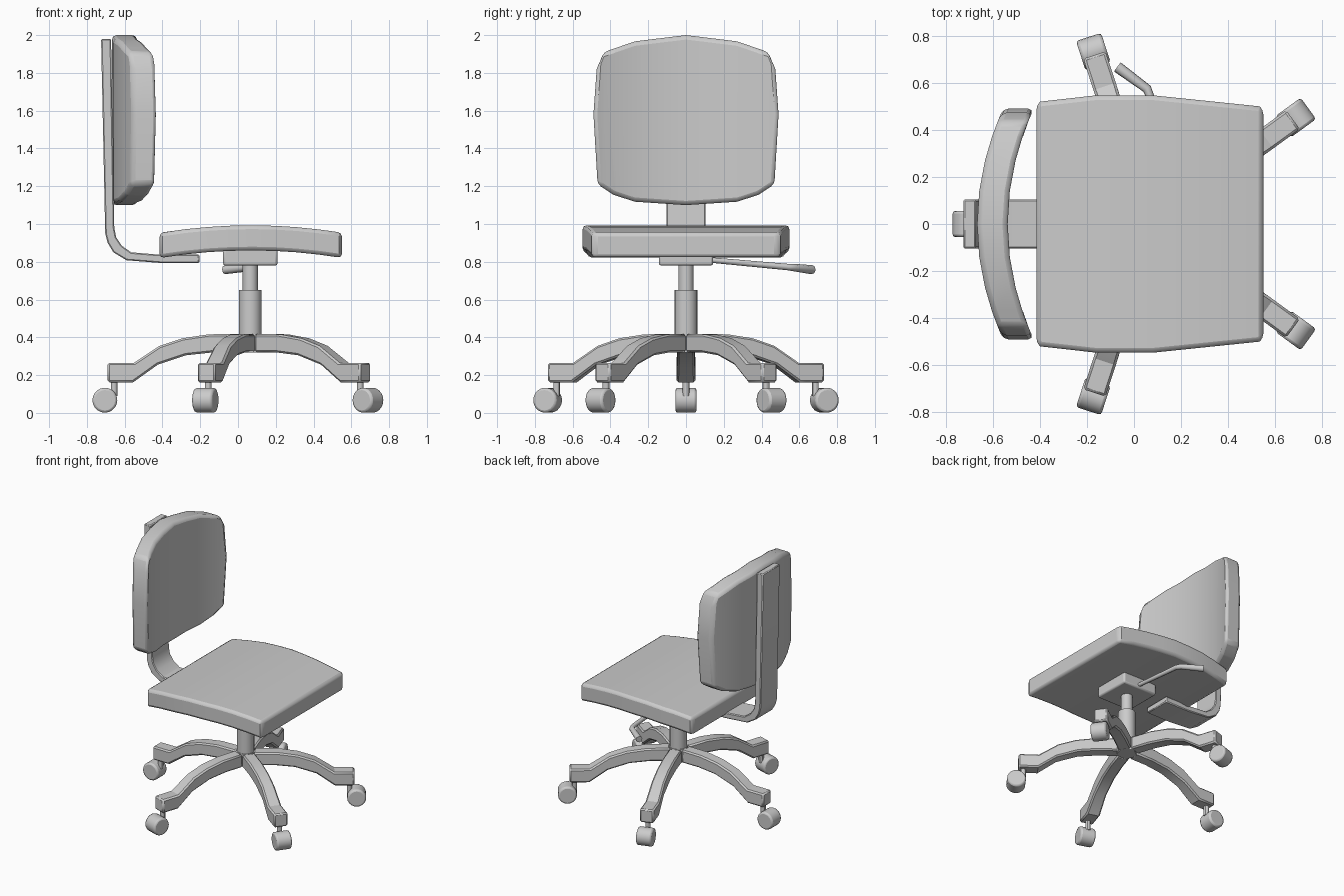
import bpy, bmesh
from math import radians, cos, sin, pi
from mathutils import Matrix, Vector

if "Cube" in bpy.data.objects:
    bpy.data.objects.remove(bpy.data.objects["Cube"])

CX = 0.065          # centre column position


def finish(name, bm, bevel=0.0, segments=2, angle=30):
    bmesh.ops.recalc_face_normals(bm, faces=bm.faces)
    me = bpy.data.meshes.new(name)
    bm.to_mesh(me)
    bm.free()
    ob = bpy.data.objects.new(name, me)
    bpy.context.collection.objects.link(ob)
    if bevel:
        m = ob.modifiers.new("bevel", 'BEVEL')
        m.width, m.segments, m.limit_method = bevel, segments, 'ANGLE'
        m.angle_limit = radians(40)
    bpy.context.view_layer.objects.active = ob
    ob.select_set(True)
    bpy.ops.object.shade_smooth_by_angle(angle=radians(angle))
    ob.select_set(False)
    return ob


def slab(points, direction):
    """Closed 3D outline extruded along a direction."""
    bm = bmesh.new()
    f = bm.faces.new([bm.verts.new(p) for p in points])
    ext = bmesh.ops.extrude_face_region(bm, geom=[f])
    vs = [g for g in ext["geom"] if isinstance(g, bmesh.types.BMVert)]
    bmesh.ops.translate(bm, verts=vs, vec=direction)
    return bm


def slice_at(bm, axis, values):
    for v in values:
        co, no = Vector((0, 0, 0)), Vector((0, 0, 0))
        co[axis], no[axis] = v, 1
        bmesh.ops.bisect_plane(bm, geom=bm.verts[:] + bm.edges[:] + bm.faces[:],
                               plane_co=co, plane_no=no, dist=1e-4)


def cylinder(name, r, z0, z1, x, seg=20, spin=0.0, bevel=0.0):
    bm = bmesh.new()
    m = Matrix.Translation((x, 0, (z0 + z1) / 2)) @ Matrix.Rotation(spin, 4, 'Z')
    bmesh.ops.create_cone(bm, cap_ends=True, segments=seg, radius1=r, radius2=r,
                          depth=z1 - z0, matrix=m)
    return finish(name, bm, bevel)


# Seat cushion: plan outline, domed along x
half = [(0.55, 0.485), (0.535, 0.5), (0.08, 0.547), (-0.16, 0.547), (-0.40, 0.52), (-0.415, 0.505)]
outline = half + [(x, -y) for x, y in reversed(half)]
bm = slab([(x, y, 0.86) for x, y in outline], (0, 0, 0.133))
slice_at(bm, 0, [-0.28, -0.16, -0.04, 0.08, 0.2, 0.31, 0.43])
for v in bm.verts:
    d = v.co.x - 0.07
    v.co.z -= 0.17 * d * d
finish("seat", bm, 0.02, 2)

# Backrest cushion: elevation outline, curved around the sitter
half = [(0.27, 1.967), (0.435, 1.91), (0.473, 1.82), (0.49, 1.58), (0.468, 1.21),
        (0.385, 1.155), (0.27, 1.118)]
outline = [(0, 2.0)] + half + [(0, 1.1)] + [(-y, z) for y, z in reversed(half)]
bm = slab([(-0.667, y, z) for y, z in outline], (0.13, 0, 0))
slice_at(bm, 1, [-0.435, -0.37, -0.27, -0.14, 0, 0.14, 0.27, 0.37, 0.435])
for v in bm.verts:
    v.co.x += 0.46 * v.co.y ** 2
finish("backrest", bm, 0.022, 2)

# Bent support bar behind the backrest
bar = [(-0.725, 1.98), (-0.703, 0.95), (-0.69, 0.90), (-0.66, 0.85), (-0.59, 0.808),
       (-0.40, 0.793), (-0.205, 0.793), (-0.205, 0.838), (-0.42, 0.838), (-0.565, 0.85),
       (-0.615, 0.885), (-0.645, 0.93), (-0.655, 0.98), (-0.672, 1.98)]
finish("back_support_bar", slab([(x, -0.104, z) for x, z in bar], (0, 0.208, 0)), 0.006, 1)

# Mounting plate and gas column
bm = bmesh.new()
bmesh.ops.create_cube(bm, size=1, matrix=Matrix.Translation((CX, 0, 0.825))
                      @ Matrix.Diagonal((0.288, 0.288, 0.09, 1)))
finish("mounting_plate", bm, 0.012, 2)
cylinder("column_lower", 0.06, 0.37, 0.65, CX)
cylinder("column_upper", 0.04, 0.64, 0.79, CX)

# Height lever: a tapered bent rod
cu = bpy.data.curves.new("height_lever", 'CURVE')
cu.dimensions, cu.bevel_depth, cu.bevel_resolution, cu.use_fill_caps = '3D', 0.02, 2, True
sp = cu.splines.new('POLY')
path = [(0.07, 0.1, 0.812, 0.7), (0.07, 0.54, 0.772, 0.85), (0.055, 0.575, 0.769, 1.0),
        (-0.07, 0.667, 0.758, 1.2)]
sp.points.add(len(path) - 1)
for p, (x, y, z, r) in zip(sp.points, path):
    p.co, p.radius = (x, y, z, 1), r
bpy.context.collection.objects.link(bpy.data.objects.new("height_lever", cu))

# Five arched legs, each with a caster
cylinder("base_hub", 0.0766, 0.32, 0.418, CX, seg=5)
leg = [(0.06, 0.418), (0.22, 0.416), (0.36, 0.395), (0.48, 0.355), (0.615, 0.265), (0.755, 0.265),
       (0.755, 0.162), (0.62, 0.162), (0.49, 0.255), (0.34, 0.305), (0.2, 0.32), (0.06, 0.32)]
for i in range(5):
    a = radians(36 + 72 * i)
    place = Matrix.Translation((CX, 0, 0)) @ Matrix.Rotation(a, 4, 'Z')

    bm = slab([(r, -0.046, z) for r, z in leg], (0, 0.092, 0))
    for v in bm.verts:      # slightly wider foot block
        if v.co.x > 0.6:
            v.co.y *= 1.08
    bm.transform(place)
    finish(f"base_leg_{i + 1}", bm, 0.01, 1)

    stem = cylinder(f"caster_stem_{i + 1}", 0.018, 0.09, 0.17, 0.72, seg=12)
    stem.data.transform(place)

    bm = bmesh.new()
    bmesh.ops.create_cone(bm, cap_ends=True, segments=20, radius1=0.066, radius2=0.066,
                          depth=0.112, matrix=place @ Matrix.Translation((0.77, 0, 0.067))
                          @ Matrix.Rotation(pi / 2, 4, 'X'))
    finish(f"caster_wheel_{i + 1}", bm, 0.012, 2)
